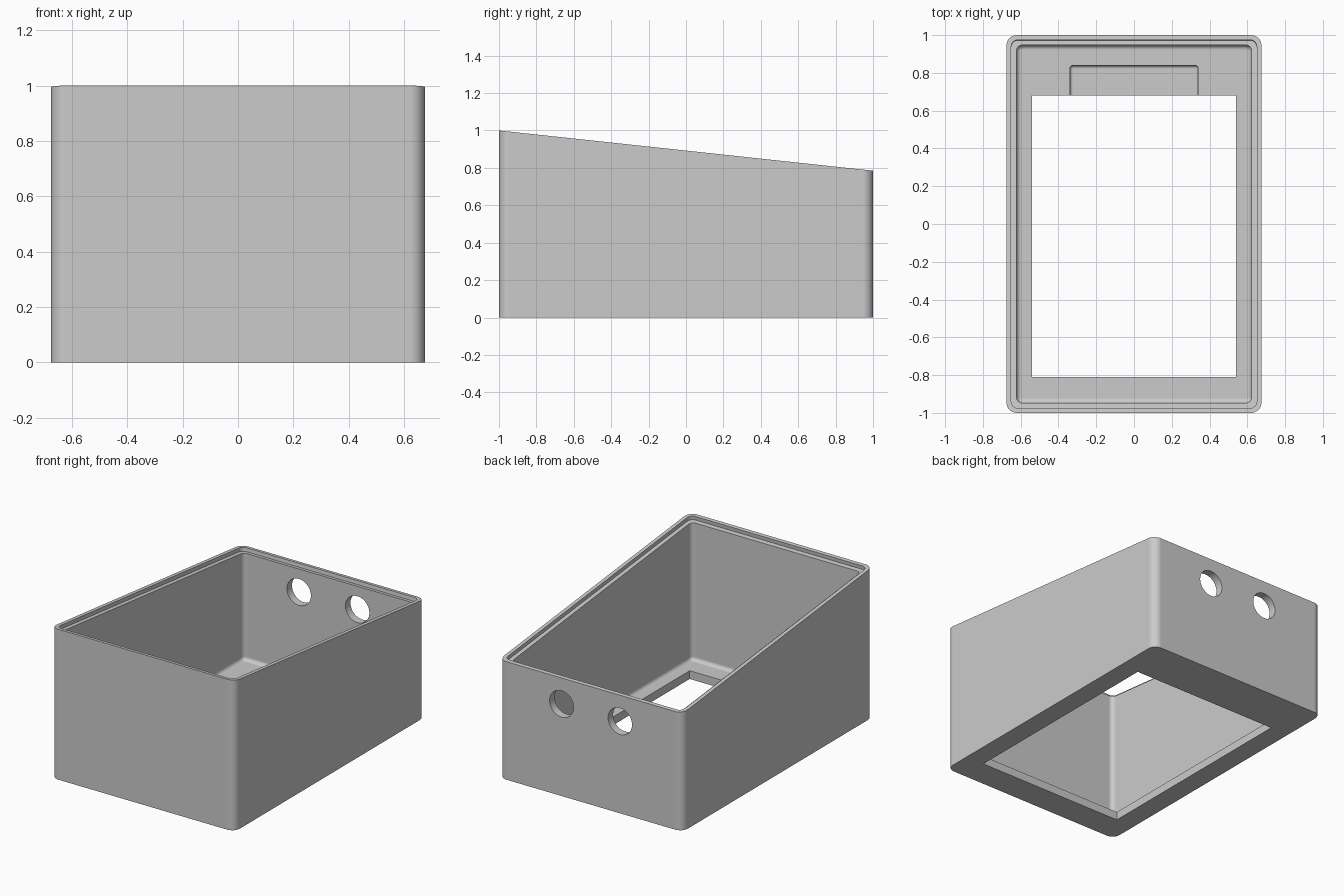
import bpy, bmesh, math
from mathutils import Matrix, Vector

cube = bpy.data.objects.get("Cube")
if cube:
    bpy.data.objects.remove(cube, do_unlink=True)

HX, HY = 0.675, 1.0          # outer half width and depth
FRONT, BACK = 1.0, 0.785     # wall heights
WALL, RIM, FLOOR = 0.053, 0.025, 0.055
SLOPE = (BACK - FRONT) / (2 * HY)
NORMAL = Vector((0, -SLOPE, 1)).normalized()

grey = bpy.data.materials.new("plain grey")
grey.use_nodes = True
colour = (0.6, 0.6, 0.6, 1)
grey.diffuse_color = colour
grey.node_tree.nodes["Principled BSDF"].inputs["Base Color"].default_value = colour


def outline(inset, radius, steps=8):
    """Rounded rectangle, counter-clockwise."""
    pts = []
    for k, (sx, sy) in enumerate([(1, 1), (-1, 1), (-1, -1), (1, -1)]):
        cx, cy = sx * (HX - inset - radius), sy * (HY - inset - radius)
        for i in range(steps + 1):
            a = math.pi / 2 * (k + i / steps)
            pts.append((cx + radius * math.cos(a), cy + radius * math.sin(a)))
    return pts


def level(inset, radius, z):
    return [Vector((x, y, z)) for x, y in outline(inset, radius)]


def sloped(inset, radius, drop=0, slide=False):
    """Ring on the slanted top plane, or on a plane parallel to it."""
    ring = []
    for x, y in outline(inset, radius):
        p = Vector((x, y, FRONT + SLOPE * (y + HY)))
        ring.append(p - NORMAL * drop if slide else p - Vector((0, 0, drop / NORMAL.z)))
    return ring


def add_object(name, bm):
    bmesh.ops.recalc_face_normals(bm, faces=bm.faces[:])
    mesh = bpy.data.meshes.new(name)
    bm.to_mesh(mesh)
    bm.free()
    mesh.materials.append(grey)
    obj = bpy.data.objects.new(name, mesh)
    bpy.context.collection.objects.link(obj)
    return obj


# Shell: outer wall, stepped rim, inner wall and filleted floor
STEP, FILLET = 0.025, 0.025
rings = [level(0, 0.055, 0), sloped(0, 0.055), sloped(RIM, 0.035),
         sloped(RIM, 0.035, STEP, True), sloped(WALL, 0.03, STEP)]
for i in range(6):
    a = math.pi / 2 * i / 5
    inward = FILLET * (1 - math.cos(a))
    rings.append(level(WALL + inward, 0.03 - inward,
                       FLOOR + FILLET * (1 - math.sin(a))))
bm = bmesh.new()
loops = [[bm.verts.new(p) for p in ring] for ring in rings]
for a, b in zip(loops, loops[1:]):
    for i in range(len(a)):
        j = (i + 1) % len(a)
        bm.faces.new((a[i], a[j], b[j], b[i]))
bm.faces.new(loops[0])
bm.faces.new(loops[-1])
case = add_object("sloped_case", bm)


def box(name, lo, hi, bevel=0):
    lo, hi = Vector(lo), Vector(hi)
    bm = bmesh.new()
    bmesh.ops.create_cube(bm, size=1, matrix=Matrix.Translation((lo + hi) / 2)
                          @ Matrix.Diagonal((*(hi - lo), 1)))
    if bevel:
        bmesh.ops.bevel(bm, geom=bm.edges[:], offset=bevel, segments=4,
                        profile=0.5, affect='EDGES')
    return add_object(name, bm)


def drill(name, x, z, radius):
    bm = bmesh.new()
    bmesh.ops.create_cone(bm, cap_ends=True, segments=48, radius1=radius,
                          radius2=radius, depth=0.3,
                          matrix=Matrix.Translation((x, HY, z))
                          @ Matrix.Rotation(math.pi / 2, 4, 'X'))
    return add_object(name, bm)


# Floor window, shallow floor recess and two cable holes in the back wall
cutters = [box("recess_cutter", (-0.34, 0.5, 0.027), (0.34, 0.84, 0.2), 0.018),
           box("window_cutter", (-0.54, -0.81, -0.2), (0.54, 0.68, 0.3))]
cutters += [drill("cable_hole_cutter", x, 0.612, 0.088) for x in (-0.215, 0.215)]

bpy.context.view_layer.objects.active = case
for cutter in cutters:
    cutter.hide_render = True
    mod = case.modifiers.new("cut", 'BOOLEAN')
    mod.operation, mod.solver, mod.object = 'DIFFERENCE', 'EXACT', cutter
    bpy.ops.object.modifier_apply(modifier=mod.name)
    bpy.data.objects.remove(cutter, do_unlink=True)

# Smooth fillets, crisp edges
bpy.ops.object.select_all(action='DESELECT')
case.select_set(True)
bpy.ops.object.shade_smooth_by_angle(angle=math.radians(30))
weighted = case.modifiers.new("weighted normals", 'WEIGHTED_NORMAL')
weighted.keep_sharp = True
